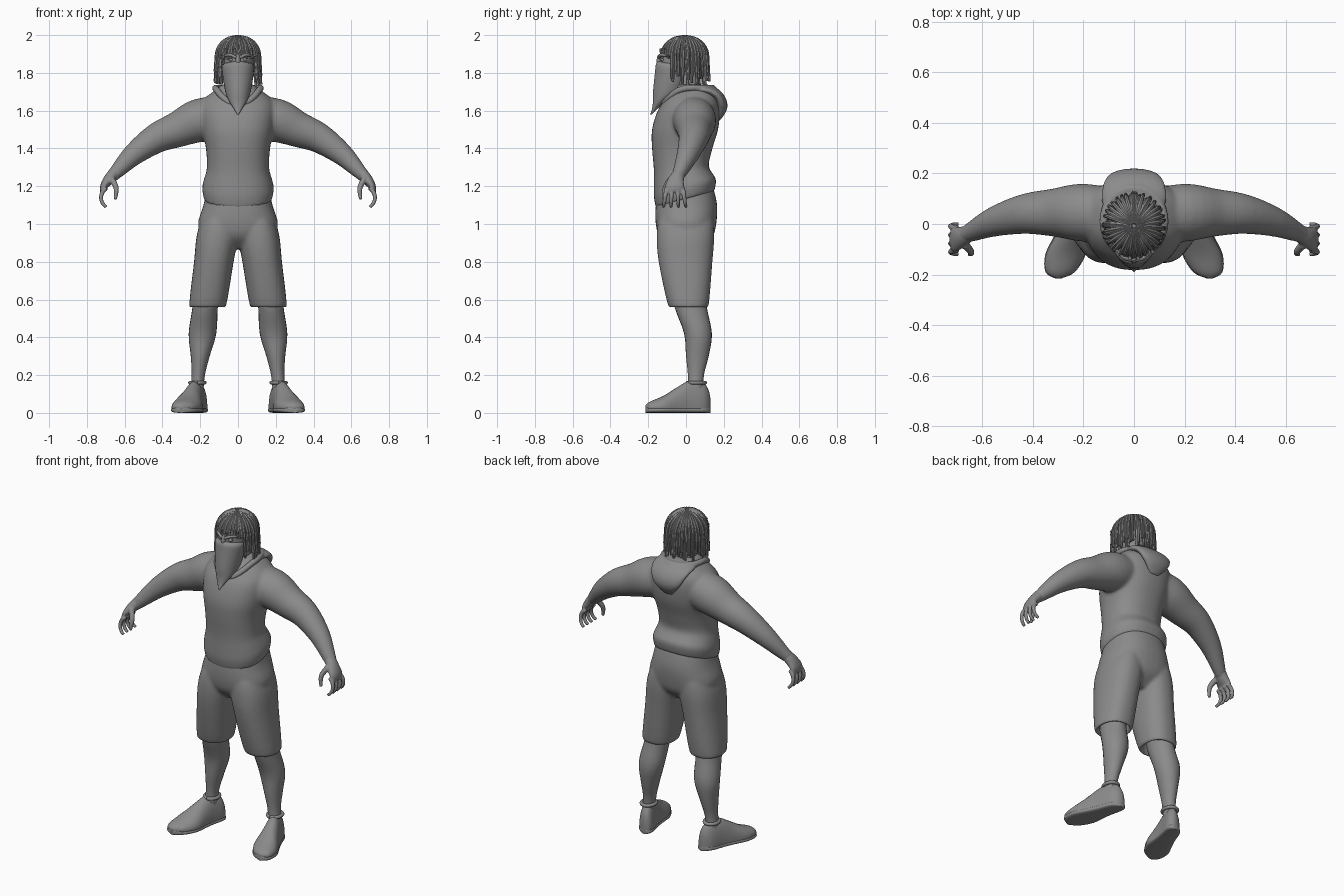
import bpy, bmesh, math, random
from mathutils import Vector

cube = bpy.data.objects.get("Cube")
if cube:
    bpy.data.objects.remove(cube, do_unlink=True)
random.seed(4)

grey = bpy.data.materials.new("plain_grey")
grey.use_nodes = True
grey.diffuse_color = (.26, .26, .26, 1)
grey.node_tree.nodes["Principled BSDF"].inputs["Base Color"].default_value = grey.diffuse_color

X, Y, Z = Vector((1, 0, 0)), Vector((0, 1, 0)), Vector((0, 0, 1))


def spline(rows, steps):
    """Smooth interpolation through rows of numbers."""
    result = []
    for i in range(len(rows) - 1):
        before, start = rows[max(i - 1, 0)], rows[i]
        end, after = rows[i + 1], rows[min(i + 2, len(rows) - 1)]
        for k in range(steps):
            t = k / steps
            row = []
            for p, q, r, s in zip(before, start, end, after):
                slope_in, slope_out = (r - p) / 2, (s - q) / 2
                bend = r - q
                row.append(q + slope_in * t + (3 * bend - 2 * slope_in - slope_out) * t ** 2
                           + (slope_in + slope_out - 2 * bend) * t ** 3)
            result.append(row)
    return result + [list(rows[-1])]


def loft(bm, rows, side=Y, axis=None, sides=24, power=2, steps=4):
    """Closed skin over rows of x, y, z, radius and an optional radius along side."""
    rows = spline([row if len(row) == 5 else (*row, row[-1]) for row in rows], steps)
    points = [Vector(row[:3]) for row in rows]
    rings = []
    for i, (point, row) in enumerate(zip(points, rows)):
        along = axis or points[min(i + 1, len(points) - 1)] - points[max(i - 1, 0)]
        u = along.cross(side).normalized()
        v = u.cross(along).normalized()
        ring = []
        for k in range(sides):
            angle = math.tau * k / sides
            c, s = (math.copysign(abs(w) ** (2 / power), w) for w in (math.cos(angle), math.sin(angle)))
            ring.append(bm.verts.new(point + u * c * max(row[3], .001) + v * s * max(row[4], .001)))
        rings.append(ring)
    for low, high in zip(rings, rings[1:]):
        for k in range(sides):
            n = (k + 1) % sides
            bm.faces.new((low[k], low[n], high[n], high[k]))
    bm.faces.new(rings[0])
    bm.faces.new(rings[-1])


def stack(bm, rows, lean=lambda z: 0, **options):
    """Horizontal sections given as height, half width, front y and back y."""
    loft(bm, [(lean(z), (front + back) / 2, z, half, (back - front) / 2)
              for z, half, front, back in rows], axis=Z, **options)


def ball(bm, centre, radii):
    made = bmesh.ops.create_uvsphere(bm, u_segments=32, v_segments=20, radius=1)["verts"]
    bmesh.ops.scale(bm, verts=made, vec=radii)
    bmesh.ops.translate(bm, verts=made, vec=centre)


def rim(bm, centre, width, depth, tube, dip=0):
    """Padded oval ring that can dip at the front."""
    x, y, z = centre
    angles = [math.tau * (k / 16 - .25) for k in range(17)]
    loft(bm, [(x + width * math.cos(a), y + depth * math.sin(a),
               z - dip * max(0, -math.sin(a)) ** 2, tube) for a in angles], side=Z, sides=14, steps=2)


def mirror(bm):
    """Copy everything built so far to the other side."""
    copy = bmesh.ops.duplicate(bm, geom=bm.verts[:] + bm.edges[:] + bm.faces[:])["geom"]
    verts = [item for item in copy if isinstance(item, bmesh.types.BMVert)]
    bmesh.ops.scale(bm, verts=verts, vec=(-1, 1, 1))


def finish(name, bm, voxel=0, soften=4):
    bmesh.ops.recalc_face_normals(bm, faces=bm.faces)
    mesh = bpy.data.meshes.new(name)
    bm.to_mesh(mesh)
    bm.free()
    mesh.materials.append(grey)
    for face in mesh.polygons:
        face.use_smooth = True
    part = bpy.data.objects.new(name, mesh)
    bpy.context.collection.objects.link(part)
    if voxel:
        merge = part.modifiers.new("merge", 'REMESH')
        merge.mode, merge.voxel_size, merge.use_smooth_shade = 'VOXEL', voxel, True
        smooth = part.modifiers.new("soften", 'SMOOTH')
        smooth.factor, smooth.iterations = .5, soften
    else:
        bpy.ops.object.select_all(action='DESELECT')
        part.select_set(True)
        bpy.context.view_layer.objects.active = part
        bpy.ops.object.shade_smooth_by_angle(angle=math.radians(50))


# Arms, then the sweatshirt torso with a hem rising toward the back
bm = bmesh.new()
loft(bm, [(.04, .03, 1.58, .1), (.2, .045, 1.55, .115), (.32, .045, 1.5, .095), (.43, .04, 1.455, .08),
          (.55, .01, 1.37, .06), (.64, -.03, 1.28, .04), (.68, -.05, 1.24, .03)])
mirror(bm)
stack(bm, [(1.13, .18, -.16, .15), (1.19, .19, -.17, .16), (1.24, .18, -.17, .14), (1.3, .165, -.17, .12),
           (1.4, .17, -.18, .14), (1.5, .19, -.18, .17), (1.6, .2, -.15, .18), (1.66, .18, -.11, .17),
           (1.71, .12, -.07, .14), (1.74, .08, -.05, .1)], sides=36, power=2.3)
for v in bm.verts:
    if abs(v.co.x) < .25:
        v.co.z += .28 * v.co.y * max(0, min(1, (1.36 - v.co.z) * 6))
finish("sweatshirt_and_arms", bm, voxel=.008, soften=16)

# Hands: palm, four fingers curled along an arc, and a thumb
bm = bmesh.new()
loft(bm, [(.64, -.03, 1.285, .03), (.68, -.05, 1.24, .03, .04), (.71, -.06, 1.2, .02, .05),
          (.72, -.06, 1.17, .01, .04)])
for i in range(4):
    finger = []
    for k in range(5):
        curl = 1 - k / 2
        spread = (i - 1.5) * (.028 + .003 * k)
        finger.append((.665 + .06 * math.cos(curl), spread - .06,
                       1.14 + .06 * math.sin(curl), .013 - .001 * k))
    loft(bm, finger, sides=12)
loft(bm, [(.67, -.08, 1.24, .017), (.645, -.11, 1.19, .014), (.65, -.12, 1.13, .009)], sides=12)
mirror(bm)
finish("hands", bm, voxel=.005, soften=2)

# Hood lying on the back, with a collar around the neck
bm = bmesh.new()
loft(bm, [(0, .03, 1.7, .02, .11), (0, .1, 1.71, .03, .13), (0, .165, 1.68, .03, .12),
          (0, .19, 1.62, .03, .09), (0, .17, 1.55, .01, .03)], side=X)
rim(bm, (0, .01, 1.72), width=.12, depth=.13, tube=.018, dip=.09)
finish("hood", bm, voxel=.007, soften=6)

# Shorts with hollow leg openings
bm = bmesh.new()
stack(bm, [(1.12, .05, -.1, .1), (1.04, .09, -.14, .14), (.94, .11, -.155, .15), (.8, .105, -.145, .14),
           (.57, .098, -.095, .12), (.58, .075, -.07, .1), (.66, .07, -.06, .09)],
      lean=lambda z: .24 - .14 * z, sides=30, power=2.3)
mirror(bm)
stack(bm, [(1.21, .16, -.14, .14), (1.1, .183, -.16, .165), (1, .212, -.16, .16), (.93, .18, -.14, .14),
           (.87, .08, -.08, .08)], sides=36, power=2.3)
finish("shorts", bm, voxel=.008, soften=12)

# Bare lower legs
bm = bmesh.new()
stack(bm, [(.68, .07, -.07, .1), (.56, .067, -.06, .11), (.42, .073, -.01, .137), (.3, .05, 0, .12),
           (.2, .035, .01, .095), (.1, .036, .01, .09)], lean=lambda z: .23 - .1 * z)
mirror(bm)
finish("lower_legs", bm)

# Shoe uppers with toes turned out, given as y, half width and height
shoe = [(-.215, .01, .01), (-.19, .055, .03), (-.12, .077, .06), (-.04, .062, .11),
        (.02, .052, .14), (.09, .046, .13), (.12, .03, .09), (.13, .01, .04)]


def turn_out(y):
    return .235 - .3 * y


bm = bmesh.new()
loft(bm, [(turn_out(y), y, .03, half, height) for y, half, height in shoe], side=Z, axis=-Y)
for v in bm.verts:
    v.co.z = max(v.co.z, .01)
mirror(bm)
finish("shoes", bm)

# Soles following the shoe outline
bm = bmesh.new()
loft(bm, [(turn_out(y), y, .015, half + .003, .015) for y, half, height in shoe],
     side=Z, axis=-Y, power=3)
mirror(bm)
finish("soles", bm)

# Padded rims around the ankles
bm = bmesh.new()
rim(bm, (.215, .055, .16), width=.039, depth=.046, tube=.01)
mirror(bm)
finish("shoe_rims", bm)

# Head with neck, brow and nose bridge
bm = bmesh.new()
loft(bm, [(.01, -.142, 1.88, .008), (.04, -.132, 1.895, .008), (.07, -.1, 1.89, .006)], sides=12)
mirror(bm)
ball(bm, (0, -.02, 1.86), (.086, .12, .125))
ball(bm, (0, -.14, 1.86), (.013, .016, .04))
loft(bm, [(0, .02, 1.62, .07), (0, 0, 1.82, .07)])
finish("head", bm)

# Eyes
bm = bmesh.new()
ball(bm, (.035, -.122, 1.87), (.014, .012, .01))
mirror(bm)
finish("eyes", bm)

# Face scarf hanging to a point
bm = bmesh.new()
stack(bm, [(1.86, .03, -.15, -.06), (1.845, .08, -.16, .01), (1.8, .083, -.165, .01), (1.7, .067, -.175, -.02),
           (1.65, .047, -.175, -.1), (1.61, .022, -.18, -.15), (1.58, .004, -.19, -.18)], sides=30)
finish("face_scarf", bm)

# Scalp under the locks
bm = bmesh.new()
ball(bm, (0, .005, 1.88), (.095, .1, .105))
finish("hair_base", bm)

# Hair locks fanning from the crown in three layers
bm = bmesh.new()
for count, reach in ((40, 1), (34, .92), (26, .82)):
    for i in range(count):
        angle = math.tau * (i + random.uniform(-.3, .3)) / count
        out = Vector((math.cos(angle), math.sin(angle), 0))
        across = Z.cross(out)
        # Locks over the face end at the brow
        fringe = min(1, max(0, -out.y - .55) * 6)
        tip = random.uniform(1.73, 1.81) * (1 - fringe) + random.uniform(1.87, 1.93) * fringe
        sway = random.uniform(-.012, .012)
        lock = []
        for k in range(8):
            f = k / 7
            bend = min(1, f / .6) * math.pi / 2
            radius = reach * (.01 + .094 * math.sin(bend)) + .018 * f
            height = 1.895 + .095 * math.cos(bend) - max(0, f - .6) / .4 * (1.895 - tip)
            point = out * radius + across * sway * f + Z * height
            lock.append((point.x, point.y * 1.06 - .007, point.z, .01 - .003 * f))
        loft(bm, lock, side=across, sides=7, steps=2)
finish("hair_locks", bm)
